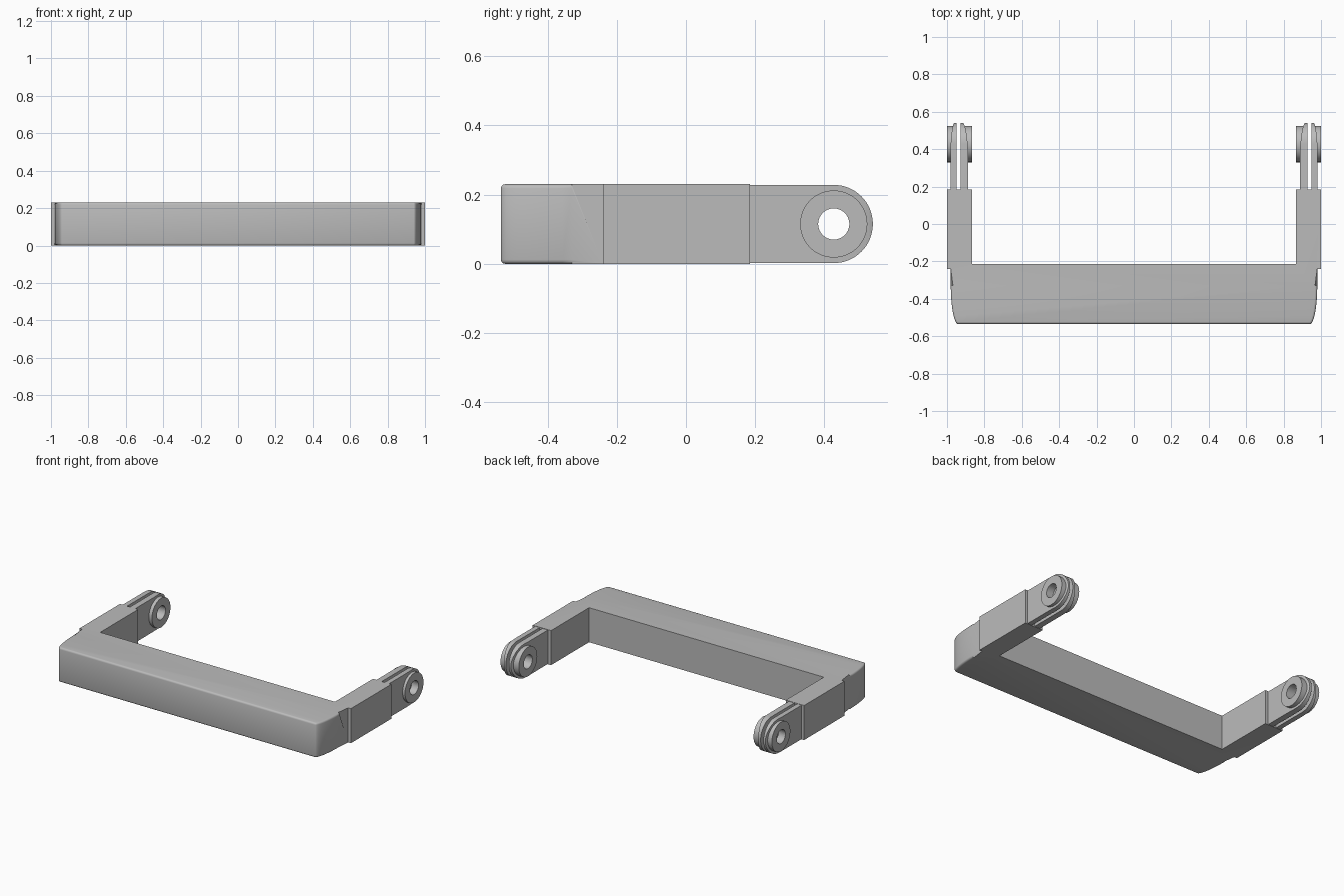
import bpy, bmesh
from math import sin, cos, pi

cube = bpy.data.objects.get("Cube")
if cube:
    bpy.data.objects.remove(cube, do_unlink=True)

HEIGHT = 0.23
MID = HEIGHT / 2
PIVOT_Y = 0.427

grey = bpy.data.materials.new("plain grey")
grey.use_nodes = True
grey.diffuse_color = (0.5, 0.5, 0.5, 1)
grey.node_tree.nodes["Principled BSDF"].inputs["Base Color"].default_value = (0.5, 0.5, 0.5, 1)


def prism(name, outline, direction):
    """Solid made by pushing a flat outline along a direction."""
    bm = bmesh.new()
    face = bm.faces.new([bm.verts.new(p) for p in outline])
    pushed = bmesh.ops.extrude_face_region(bm, geom=[face])
    verts = [v for v in pushed["geom"] if isinstance(v, bmesh.types.BMVert)]
    bmesh.ops.translate(bm, verts=verts, vec=direction)
    bmesh.ops.recalc_face_normals(bm, faces=bm.faces)
    mesh = bpy.data.meshes.new(name)
    bm.to_mesh(mesh)
    bm.free()
    mesh.materials.append(grey)
    obj = bpy.data.objects.new(name, mesh)
    bpy.context.collection.objects.link(obj)
    return obj


def disc(name, x0, x1, radius, sides=64):
    """Cylinder along x around the pivot axis."""
    ring = [(x0, PIVOT_Y + radius * cos(2 * pi * i / sides),
             MID + radius * sin(2 * pi * i / sides)) for i in range(sides)]
    return prism(name, ring, (x1 - x0, 0, 0))


def boolean(obj, helper, operation):
    mod = obj.modifiers.new(operation.lower(), 'BOOLEAN')
    mod.operation = operation
    mod.solver = 'EXACT'
    mod.object = helper
    helper.hide_render = True
    helper.hide_viewport = True


def smooth(obj):
    bpy.ops.object.select_all(action='DESELECT')
    obj.select_set(True)
    bpy.context.view_layer.objects.active = obj
    bpy.ops.object.shade_smooth_by_angle(angle=0.6)


# U-shaped frame with rounded front corners and raised side pads
corner = [(0.94 + 0.04 * sin(t * pi / 24), -0.33 - 0.205 * cos(t * pi / 24)) for t in range(13)]
half = corner + [(0.98, -0.24), (1, -0.24), (1, 0.185), (0.865, 0.185), (0.865, -0.215)]
outline = half + [(-x, y) for x, y in reversed(half)]
frame = prism("frame", [(x, y, 0) for x, y in outline], (0, 0, HEIGHT))

# Soften the top and bottom rims around the front
bm = bmesh.new()
bm.from_mesh(frame.data)
rim = [e for e in bm.edges
       if abs(e.verts[0].co.z - e.verts[1].co.z) < 0.001
       and all(v.co.y < -0.32 for v in e.verts)]
bmesh.ops.bevel(bm, geom=rim, offset=0.012, segments=3, profile=0.5, affect='EDGES')
bm.to_mesh(frame.data)
bm.free()
smooth(frame)

# Hinge parts on the left, mirrored to the right
hole = disc("hole_cutter", 0.8, 1.1, 0.045)


def hinge_part(obj):
    boolean(obj, hole, 'DIFFERENCE')
    mod = obj.modifiers.new("mirror", 'MIRROR')
    mod.use_axis[0] = True
    smooth(obj)


def blade(name, slit_x, side_x, tip_x):
    """Round-ended plate whose outer side curves in towards its tip."""
    r = MID - 0.002
    end = [(PIVOT_Y + r * sin(t * pi / 32), MID - r * cos(t * pi / 32)) for t in range(33)]
    ring = end + [(0.17, MID + r), (0.17, MID - r)]
    x0, x1 = min(slit_x, side_x), max(slit_x, side_x)
    plate = prism(name, [(x0, y, z) for y, z in ring], (x1 - x0, 0, 0))
    curve = [(tip_x + (side_x - tip_x) * cos(t * pi / 24), 0.36 + 0.185 * sin(t * pi / 24))
             for t in range(13)]
    dx = 0.01 if slit_x < side_x else -0.01
    plan = [(slit_x - dx, 0.1), (side_x, 0.1)] + curve + [(slit_x - dx, 0.545)]
    shaper = prism(name + "_shaper", [(x, y, -0.1) for x, y in plan], (0, 0, 0.5))
    boolean(plate, shaper, 'INTERSECT')
    hinge_part(plate)


blade("outer_blade", 0.949, 0.982, 0.957)
blade("inner_blade", 0.928, 0.888, 0.92)
hinge_part(disc("outer_boss", 0.949, 1.0, 0.097))
hinge_part(disc("inner_boss", 0.865, 0.928, 0.097))
